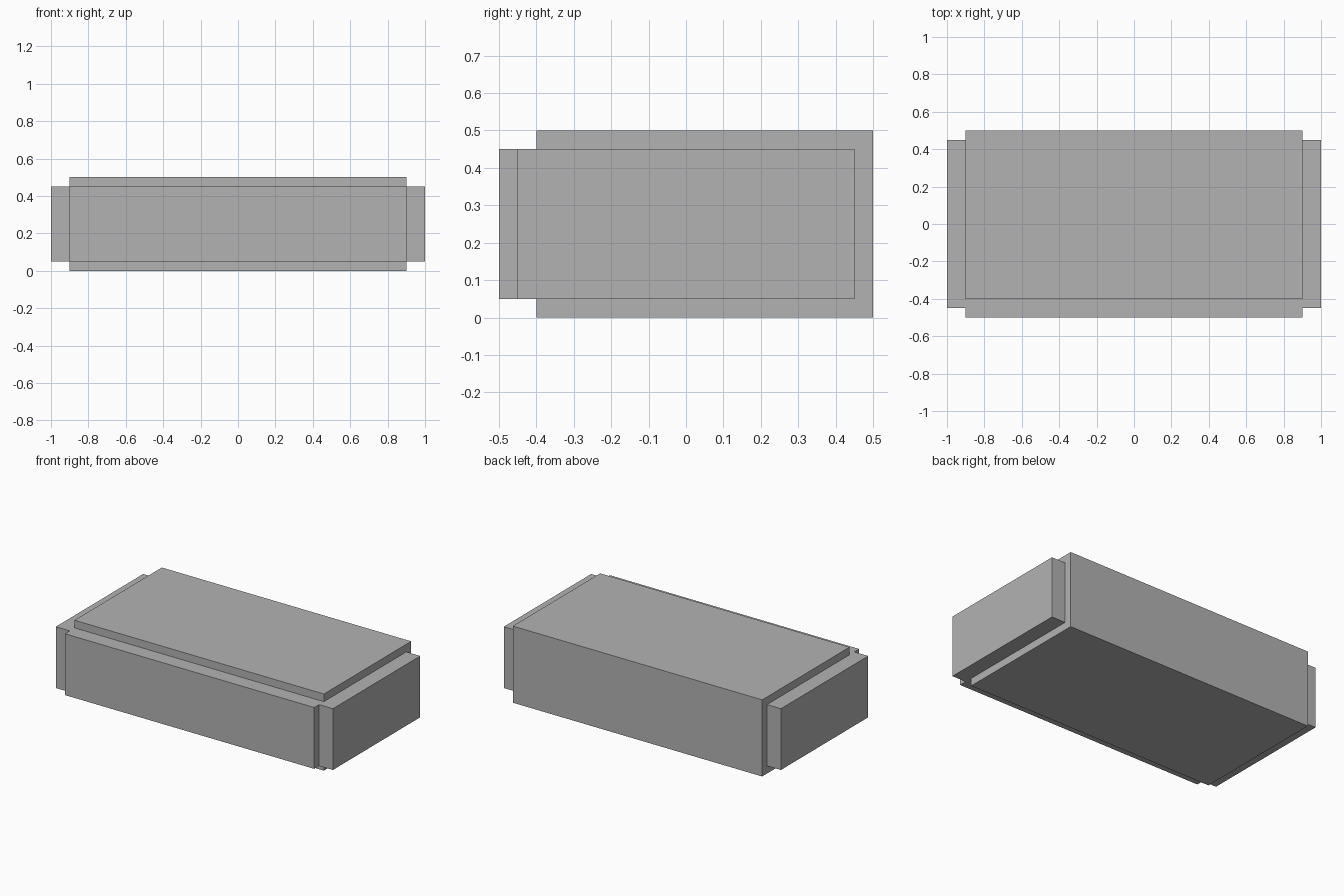
import bpy
from mathutils import Vector

cube = bpy.data.objects.get("Cube")
if cube:
    bpy.data.objects.remove(cube, do_unlink=True)

# Single flat colour
grey = bpy.data.materials.new("mid grey")
grey.use_nodes = True
colour = (0.45, 0.45, 0.45, 1)
grey.diffuse_color = colour
bsdf = next(n for n in grey.node_tree.nodes if n.type == 'BSDF_PRINCIPLED')
bsdf.inputs["Base Color"].default_value = colour


def box(name, low, high):
    """Axis-aligned box between two opposite corners."""
    low, high = Vector(low), Vector(high)
    bpy.ops.mesh.primitive_cube_add(size=1, location=(low + high) / 2)
    ob = bpy.context.object
    ob.name = name
    ob.scale = high - low
    bpy.ops.object.transform_apply(location=False, rotation=False, scale=True)
    ob.data.materials.append(grey)
    return ob


# Main block, flush with the back
box("body", (-0.9, -0.4, 0), (0.9, 0.5, 0.5))

# Raised front panel
box("front_panel", (-0.9, -0.5, 0.05), (0.9, -0.4, 0.45))

# Matching end panels
for side, x in (("left", 0.95), ("right", -0.95)):
    box(side + "_end_panel", (x - 0.05, -0.45, 0.05), (x + 0.05, 0.45, 0.45))
